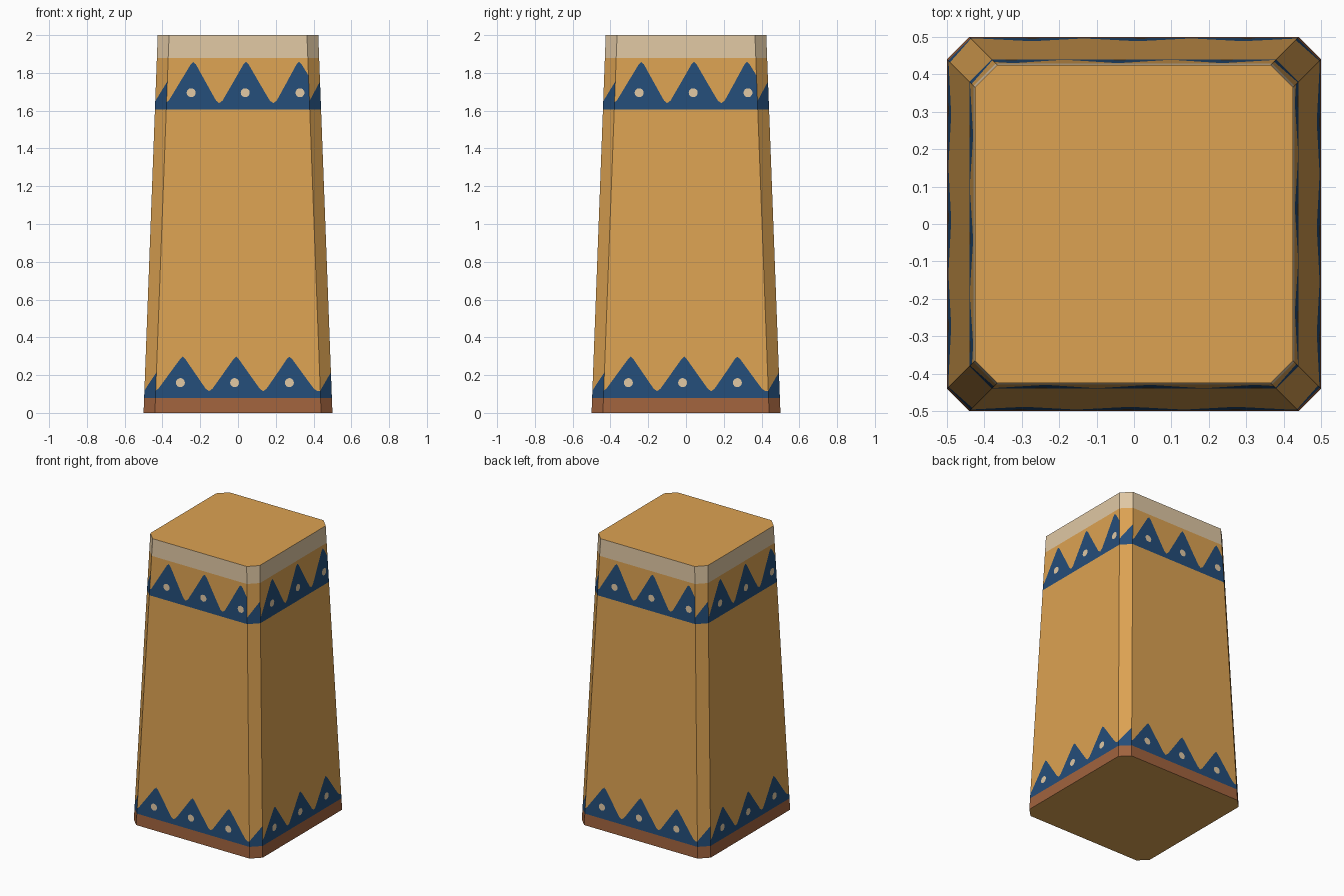
import bpy, bmesh, math
from mathutils import Matrix, Vector

if "Cube" in bpy.data.objects:
    bpy.data.objects.remove(bpy.data.objects["Cube"])

def material(name, rgb):
    m = bpy.data.materials.new(name)
    lin = [(c / 255 / 12.92 if c < 10 else ((c / 255 + 0.055) / 1.055) ** 2.4) for c in rgb]
    m.diffuse_color = (*lin, 1)
    m.use_nodes = True
    m.node_tree.nodes["Principled BSDF"].inputs["Base Color"].default_value = m.diffuse_color
    return m

OCHRE, BLUE, BROWN, CREAM = range(4)
MATS = [material("ochre", (220, 162, 82)), material("blue", (36, 77, 121)),
        material("brown", (161, 99, 62)), material("cream", (223, 199, 163))]

def half(z):                     # half width of the tapering column
    return 0.5 - 0.0375 * z
CH = 0.06                        # corner chamfer

def make_object(name, bm):
    me = bpy.data.meshes.new(name)
    bm.to_mesh(me)
    bm.free()
    for m in MATS:
        me.materials.append(m)
    ob = bpy.data.objects.new(name, me)
    bpy.context.collection.objects.link(ob)

def zigzag(peaks, valley, top, w):
    """Rounded triangle border as (u, z) points, u = x / face half width."""
    pts = []
    p = 0.1425
    for c in peaks:
        pts += [(c - p, valley), (c - p + 0.018, valley + 0.013), (c - 0.014, top - 0.013),
                (c, top), (c + 0.014, top - 0.013), (c + p - 0.018, valley + 0.013)]
    pts.append((peaks[-1] + p, valley))
    return [(x / w, z) for x, z in pts]

def height(pts, u):
    if u <= pts[0][0]:
        return pts[0][1]
    for (a, za), (b, zb) in zip(pts, pts[1:]):
        if u <= b:
            return za + (zb - za) * (u - a) / (b - a)
    return pts[-1][1]

low = zigzag((-0.295, -0.01, 0.275), 0.115, 0.298, 0.433)
high = zigzag((-0.24, 0.043, 0.328), 1.64, 1.858, 0.376)
low_c = [(-1, 0.118), (1, 0.215)]
high_c = [(-1, 1.65), (1, 1.755)]
ROW_MATS = [BROWN, BLUE, OCHRE, BLUE, OCHRE, CREAM]

# Column: four broad faces and four chamfers, each cut along the painted borders
bm = bmesh.new()
def side(lo, hi, place, rot):
    us = sorted({-1.0, 1.0} | {round(u, 4) for u, _ in lo + hi if -1 < u < 1})
    cols = []
    for u in us:
        zs = [0, 0.08, height(lo, u), 1.605, height(hi, u), 1.88, 2]
        cols.append([bm.verts.new(rot @ place(u, z)) for z in zs])
    for a, b in zip(cols, cols[1:]):
        for i, m in enumerate(ROW_MATS):
            bm.faces.new((a[i], b[i], b[i + 1], a[i + 1])).material_index = m

def on_face(u, z):
    return Vector((u * (half(z) - CH), -half(z), z))

def on_chamfer(u, z):
    t, h = (u + 1) / 2, half(z)
    return Vector((h - CH + CH * t, -h + CH * t, z))

TURNS = [Matrix.Rotation(k * math.pi / 2, 3, 'Z') for k in range(4)]
for rot in TURNS:
    side(low, high, on_face, rot)
    side(low_c, high_c, on_chamfer, rot)
# Top and bottom caps
for z, flip in ((0, True), (2, False)):
    ring = [rot @ f(-1, z) for rot in TURNS for f in (on_face, on_chamfer)]
    vs = [bm.verts.new(p) for p in ring]
    bm.faces.new(vs[::-1] if flip else vs).material_index = OCHRE
bmesh.ops.remove_doubles(bm, verts=bm.verts, dist=1e-5)
make_object("column", bm)

# Cream dots: thin discs lying on the broad faces
bm = bmesh.new()
DOTS = [(x, 0.16) for x in (-0.305, -0.018, 0.272)] + [(x, 1.695) for x in (-0.248, 0.038, 0.328)]
for rot in TURNS:
    for x, z in DOTS:
        vs = []
        for k in range(14):
            a = 2 * math.pi * k / 14
            zz = z + 0.024 * math.sin(a)
            vs.append(bm.verts.new(rot @ Vector((x + 0.024 * math.cos(a), -half(zz) - 0.002, zz))))
        bm.faces.new(vs).material_index = CREAM
make_object("border_dots", bm)
